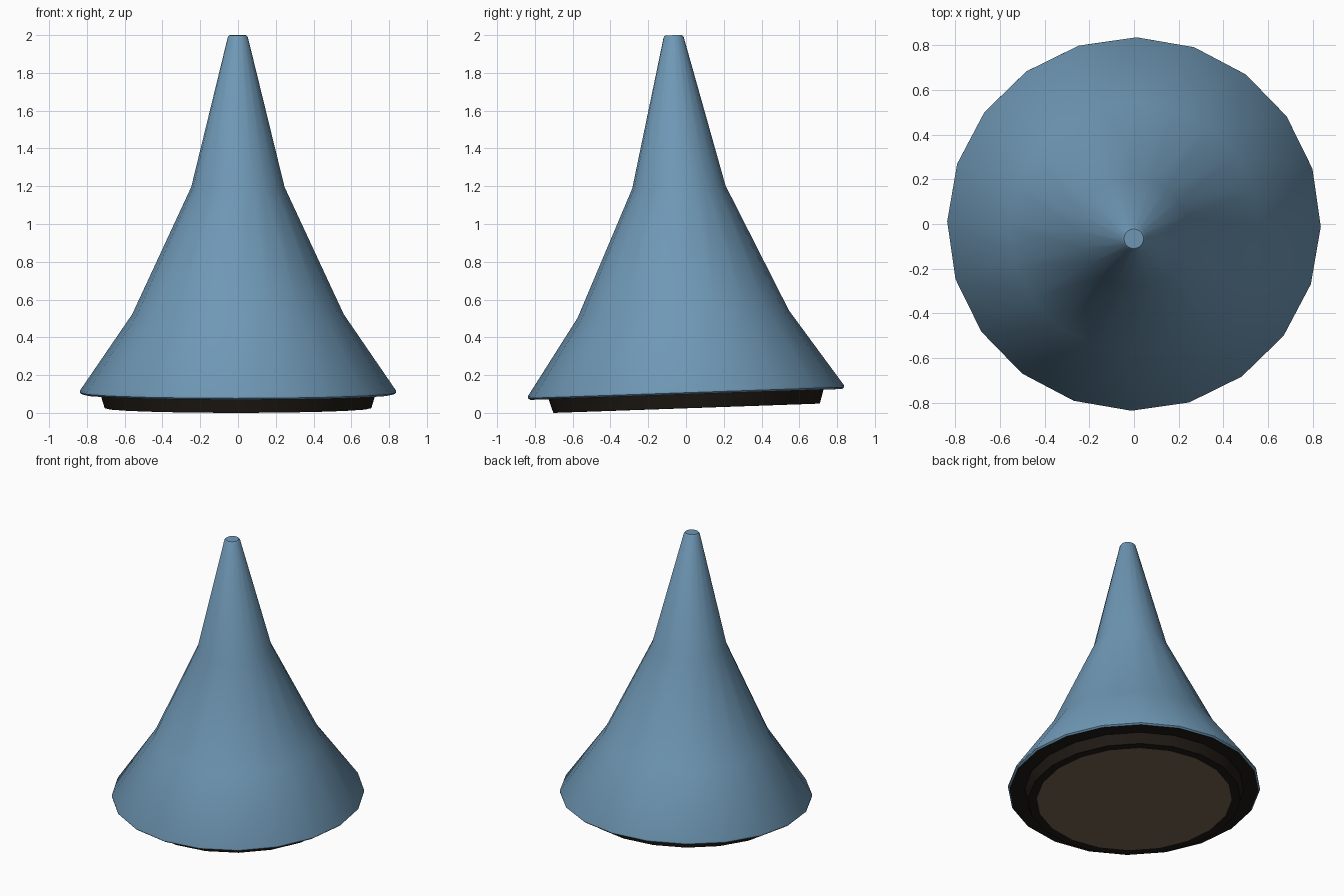
import bpy, bmesh, math
from mathutils import Matrix

if "Cube" in bpy.data.objects:
    bpy.data.objects.remove(bpy.data.objects["Cube"])

SIDES = 20
# whole model leans slightly, with a tiny turn about z
LEAN = (Matrix.Translation((0, 0.003, 0.0247))
        @ Matrix.Rotation(math.radians(-0.8), 4, 'Z')
        @ Matrix.Rotation(math.radians(2), 4, 'X'))


def material(name, color):
    m = bpy.data.materials.new(name)
    m.diffuse_color = (*color, 1)
    m.use_nodes = True
    m.node_tree.nodes["Principled BSDF"].inputs["Base Color"].default_value = m.diffuse_color
    return m


def lathe(name, profile, mat, cap_start=False, cap_end=False):
    """Spin (radius, height) points, listed bottom-outward-up, around z."""
    bm = bmesh.new()
    rings = []
    for r, z in profile:
        rings.append([bm.verts.new((r * math.cos(2 * math.pi * i / SIDES),
                                    r * math.sin(2 * math.pi * i / SIDES), z))
                      for i in range(SIDES)])
    for a, b in zip(rings, rings[1:]):
        for i in range(SIDES):
            j = (i + 1) % SIDES
            bm.faces.new((a[i], a[j], b[j], b[i]))
    if cap_start:
        bm.faces.new(rings[0][::-1])
    if cap_end:
        bm.faces.new(rings[-1])
    bm.transform(LEAN)
    me = bpy.data.meshes.new(name)
    bm.to_mesh(me)
    bm.free()
    me.materials.append(mat)
    ob = bpy.data.objects.new(name, me)
    bpy.context.collection.objects.link(ob)
    bpy.ops.object.select_all(action='DESELECT')
    ob.select_set(True)
    bpy.context.view_layer.objects.active = ob
    bpy.ops.object.shade_smooth_by_angle(angle=math.radians(40))
    return ob


blue = material("slate_blue", (0.159, 0.314, 0.465))
dark = material("dark_brown", (0.014, 0.010, 0.007))
tan = material("underside_brown", (0.17, 0.125, 0.075))

# cone with flared skirt and thin lip
lathe("cone_body", [(0.826, 0.073), (0.837, 0.082), (0.837, 0.093),
                    (0.56, 0.498), (0.247, 1.172),
                    (0.053, 1.966), (0.044, 1.976)], blue, cap_end=True)

# dark base band: bottom rim, flared side and underside of the skirt
lathe("base_band", [(0.647, 0.0), (0.706, 0.0), (0.728, 0.073),
                    (0.826, 0.073)], dark)

# flat bottom plate
lathe("bottom_plate", [(0.647, 0.0)], tan, cap_start=True)
